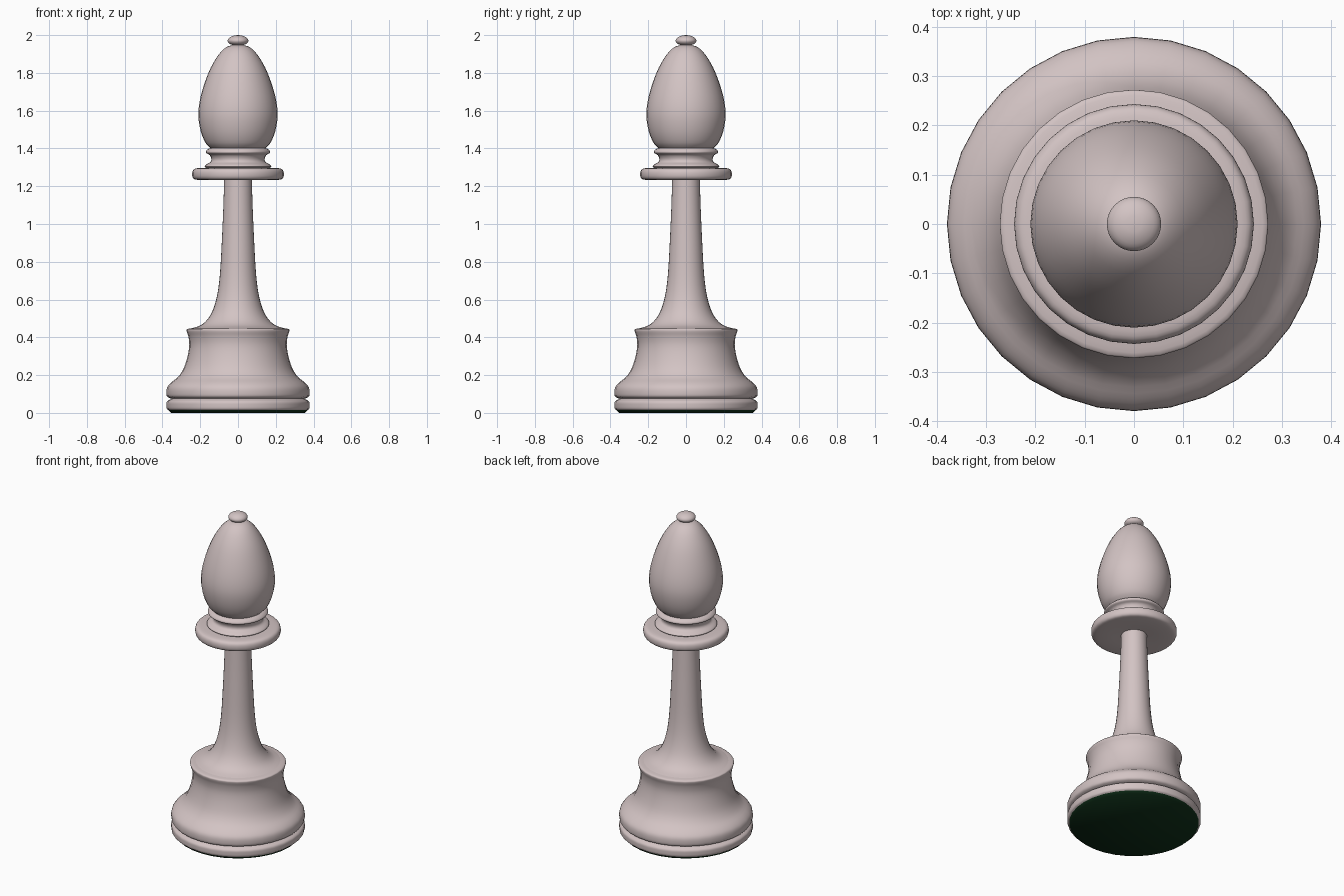
import bpy, bmesh, math
from mathutils import Vector

if "Cube" in bpy.data.objects:
    bpy.data.objects.remove(bpy.data.objects["Cube"])

SIDES = 32


def material(name, rgb):
    m = bpy.data.materials.new(name)
    m.diffuse_color = (*rgb, 1)
    m.use_nodes = True
    m.node_tree.nodes["Principled BSDF"].inputs["Base Color"].default_value = m.diffuse_color
    return m


def smooth_curve(pts, steps):
    """Catmull-Rom curve through the (radius, z) points."""
    p = [Vector(q) for q in pts]
    if steps < 2 or len(p) < 3:
        return p
    p = [2 * p[0] - p[1]] + p + [2 * p[-1] - p[-2]]
    out = []
    for a, b, c, d in zip(p, p[1:], p[2:], p[3:]):
        for k in range(steps):
            t = k / steps
            out.append(0.5 * (2 * b + (c - a) * t + (2 * a - 5 * b + 4 * c - d) * t ** 2
                              + (3 * b - a - 3 * c + d) * t ** 3))
    return out + [p[-2]]


def lathe(name, sections, mat, steps=3):
    """Turn profile sections (listed bottom to top) around z; sections meet in creases."""
    prof = []
    for s in sections:
        curve = smooth_curve(s, steps)
        prof += curve[1:] if prof else curve
    bm = bmesh.new()
    rings = [[bm.verts.new((max(r, 0) * math.cos(a), max(r, 0) * math.sin(a), z))
              for a in (2 * math.pi * j / SIDES for j in range(SIDES))] for r, z in prof]
    for lo, hi in zip(rings, rings[1:]):
        for j in range(SIDES):
            k = (j + 1) % SIDES
            bm.faces.new((lo[j], lo[k], hi[k], hi[j]))
    bmesh.ops.remove_doubles(bm, verts=bm.verts, dist=1e-5)
    me = bpy.data.meshes.new(name)
    bm.to_mesh(me)
    bm.free()
    me.materials.append(mat)
    ob = bpy.data.objects.new(name, me)
    bpy.context.collection.objects.link(ob)
    bpy.ops.object.select_all(action='DESELECT')
    ob.select_set(True)
    bpy.context.view_layer.objects.active = ob
    bpy.ops.object.shade_smooth_by_angle(angle=math.radians(50))
    return ob


wood = material("pale_wood", (0.65, 0.55, 0.55))
felt = material("green_felt", (0.005, 0.03, 0.01))

# Felt pad under the base
lathe("felt_pad", [[(0, 0), (0.355, 0)], [(0.355, 0), (0.368, 0.014)]], felt, 1)

# Base: lower ring, groove, then the flared pedestal
lathe("base", [
    [(0.368, 0.014), (0.377, 0.022), (0.379, 0.04), (0.376, 0.06), (0.352, 0.075)],
    [(0.352, 0.075), (0.374, 0.085), (0.379, 0.105), (0.375, 0.135), (0.355, 0.16),
     (0.318, 0.19), (0.288, 0.235), (0.267, 0.3), (0.258, 0.36), (0.263, 0.405),
     (0.271, 0.43), (0.269, 0.443), (0.24, 0.449)],
], wood)

# Tapering stem
lathe("stem", [[(0.24, 0.449), (0.2, 0.463), (0.166, 0.49), (0.135, 0.54), (0.111, 0.62),
                (0.096, 0.73), (0.086, 0.9), (0.078, 1.08), (0.073, 1.236)]], wood)

# Wide collar disc with two thin rings above
lathe("collar", [
    [(0.073, 1.236), (0.15, 1.232), (0.215, 1.234), (0.237, 1.242), (0.243, 1.263),
     (0.238, 1.285), (0.218, 1.295), (0.168, 1.298)],
    [(0.168, 1.298), (0.177, 1.305), (0.168, 1.315), (0.146, 1.328), (0.141, 1.345),
     (0.15, 1.365), (0.168, 1.375), (0.17, 1.385), (0.158, 1.397), (0.146, 1.402)],
], wood)

# Egg-shaped head
lathe("head", [[(0.146, 1.402), (0.172, 1.43), (0.197, 1.49), (0.21, 1.57), (0.203, 1.65),
                (0.179, 1.74), (0.143, 1.83), (0.1, 1.9), (0.062, 1.936), (0.028, 1.948)]], wood)

# Small flattened knob on top
lathe("top_knob", [[(0.028, 1.948), (0.046, 1.955), (0.055, 1.97), (0.046, 1.986),
                    (0.024, 1.997), (0, 2.0)]], wood)
